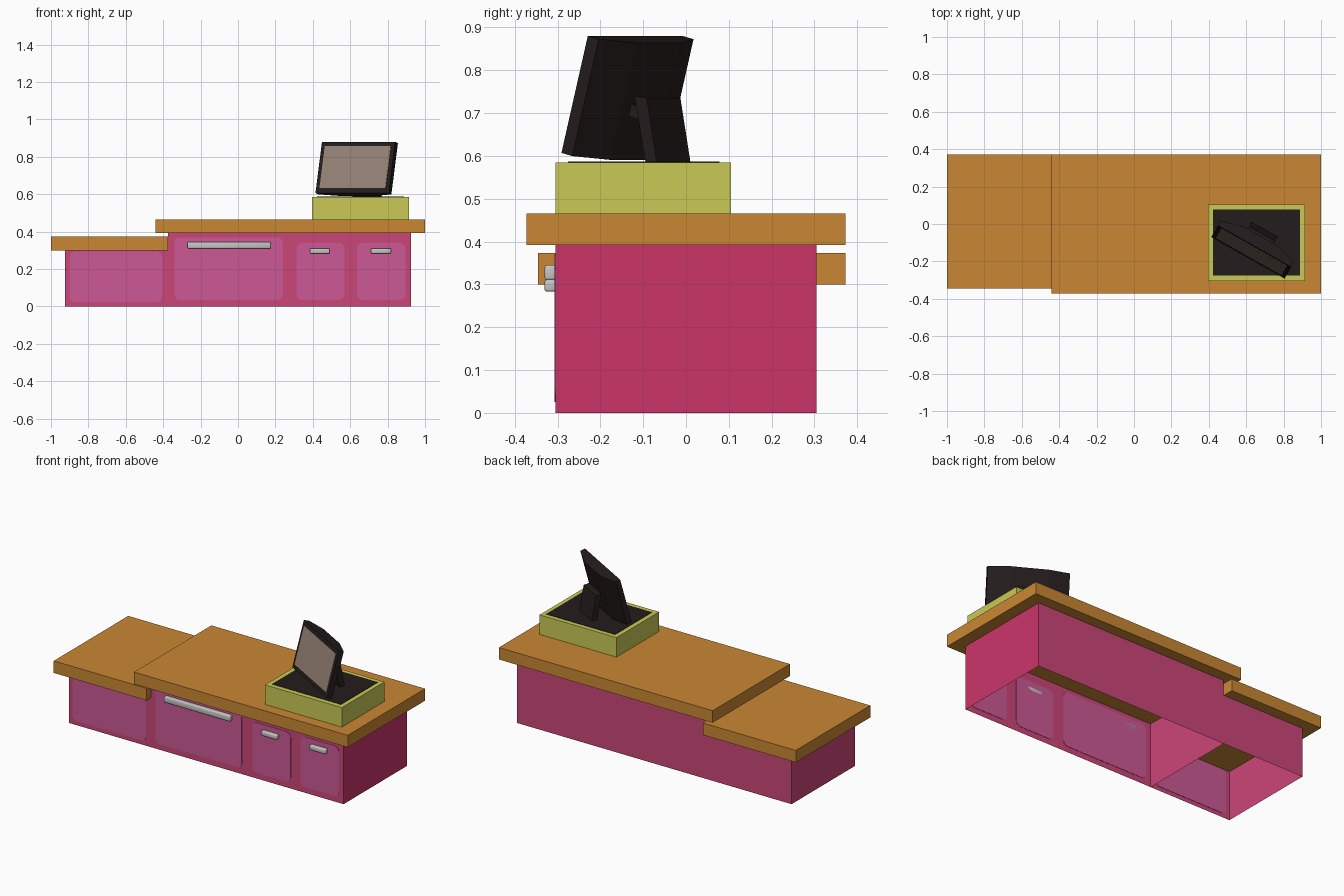
import bpy, bmesh, math
from mathutils import Vector, Matrix

if "Cube" in bpy.data.objects:
    bpy.data.objects.remove(bpy.data.objects["Cube"])


def mat(name, r, g, b):
    lin = lambda c: ((c / 255 + 0.055) / 1.055) ** 2.4 if c > 10 else c / 255 / 12.92
    m = bpy.data.materials.new(name)
    m.diffuse_color = (lin(r), lin(g), lin(b), 1)
    m.use_nodes = True
    m.node_tree.nodes["Principled BSDF"].inputs["Base Color"].default_value = m.diffuse_color
    return m


ORANGE = mat("orange_wood", 202, 135, 52)
PINK = mat("cabinet_pink", 204, 70, 120)
CRIMSON = mat("side_crimson", 203, 53, 105)
PANEL = mat("door_pink", 204, 90, 150)
METAL = mat("handle_grey", 198, 198, 196)
LIME = mat("box_lime", 202, 202, 86)
DARK = mat("dark_plastic", 36, 28, 28)
GLASS = mat("screen_beige", 150, 130, 117)


def finish(name, bm, *mats):
    me = bpy.data.meshes.new(name)
    bm.to_mesh(me)
    bm.free()
    for m in mats:
        me.materials.append(m)
    ob = bpy.data.objects.new(name, me)
    bpy.context.collection.objects.link(ob)
    return ob


def box(name, x, y, z, m):
    bm = bmesh.new()
    bmesh.ops.create_cube(bm, size=1)
    for v in bm.verts:
        v.co = [r[0] + (c + 0.5) * (r[1] - r[0]) for c, r in zip(v.co, (x, y, z))]
    return finish(name, bm, m)


def prism(name, pts, vec, m):
    """Extrude a flat outline along vec."""
    bm = bmesh.new()
    f = bm.faces.new([bm.verts.new(p) for p in pts])
    r = bmesh.ops.extrude_face_region(bm, geom=[f])
    for v in r["geom"]:
        if isinstance(v, bmesh.types.BMVert):
            v.co += Vector(vec)
    bmesh.ops.recalc_face_normals(bm, faces=bm.faces)
    return finish(name, bm, m)


def cabinet(name, x, z, drop_right):
    """Thin walls, open at the top and bottom; outer right wall in crimson."""
    bm = bmesh.new()
    y = 0.305
    ring = [(x[0], -y), (x[1], -y), (x[1], y), (x[0], y)]
    lo = [bm.verts.new((*p, 0)) for p in ring]
    hi = [bm.verts.new((*p, z)) for p in ring]
    for i in range(4):
        if i == 1 and drop_right:
            continue
        j = (i + 1) % 4
        f = bm.faces.new((lo[i], lo[j], hi[j], hi[i]))
        f.material_index = int(i == 1)
    return finish(name, bm, PINK, CRIMSON)


def door(name, x, z, r=0.03):
    """Rounded plate set in the front wall, showing on both sides."""
    pts = []
    for cx, cz, a0 in ((x[1] - r, z[1] - r, 0), (x[0] + r, z[1] - r, 90),
                       (x[0] + r, z[0] + r, 180), (x[1] - r, z[0] + r, 270)):
        for k in range(5):
            a = math.radians(a0 + k * 22.5)
            pts.append((cx + r * math.cos(a), -0.307, cz + r * math.sin(a)))
    return prism(name, pts, (0, 0.004, 0), PANEL)


# cabinets and counter tops
cabinet("low_cabinet", (-0.925, -0.373), 0.302, True)
cabinet("tall_cabinet", (-0.373, 0.925), 0.394, False)
box("low_counter", (-1, -0.374), (-0.345, 0.372), (0.30, 0.373), ORANGE)
box("tall_counter", (-0.44, 1), (-0.372, 0.372), (0.392, 0.465), ORANGE)

# door panels
for i, (x, z) in enumerate((((-0.90, -0.405), (0.025, 0.295)), ((-0.34, 0.24), (0.035, 0.37)),
                            ((0.313, 0.57), (0.035, 0.34)), ((0.635, 0.895), (0.035, 0.34)))):
    door(f"door_panel_{i + 1}", x, z)

# handles
for i, (x, z) in enumerate((((-0.27, 0.175), (0.31, 0.345)), ((0.385, 0.49), (0.283, 0.311)),
                            ((0.71, 0.818), (0.283, 0.311)))):
    ob = box(f"handle_{i + 1}", x, (-0.33, -0.303), z, METAL)
    b = ob.modifiers.new("bevel", "BEVEL")
    b.width, b.segments = 0.005, 2
    for p in ob.data.polygons:
        p.use_smooth = True

# lime box with dark top
box("register_box", (0.395, 0.913), (-0.305, 0.105), (0.466, 0.585), LIME)
box("box_top_plate", (0.423, 0.887), (-0.276, 0.078), (0.582, 0.587), DARK)

# monitor frame of reference: u across, v up the tilted screen, b backwards
yaw, tilt = math.radians(-29.5), math.radians(14.5)
M = (Matrix.Translation((0.61, -0.18, 0.607)) @ Matrix.Rotation(yaw, 4, "Z")
     @ Matrix.Rotation(-tilt, 4, "X"))

# monitor shell with chamfered back
prof = [(-0.225, 0), (0.225, 0), (0.225, 0.03), (0.105, 0.065), (-0.105, 0.065), (-0.225, 0.03)]
prism("monitor_shell", [(u, b, 0) for u, b in prof], (0, 0, 0.282), DARK).matrix_world = M
box("monitor_screen", (-0.203, 0.203), (-0.003, 0.002), (0.026, 0.258), GLASS).matrix_world = M
box("monitor_hinge", (-0.065, 0.065), (0.06, 0.115), (0.105, 0.135), DARK).matrix_world = M

# leaning stand leg, turned with the monitor
leg = prism("monitor_leg", [(-0.08, -0.015, 0), (-0.08, 0.015, 0), (-0.08, -0.012, 0.15),
                            (-0.08, -0.045, 0.155)], (0.16, 0, 0), DARK)
leg.matrix_world = Matrix.Translation((0.69, -0.042, 0.585)) @ Matrix.Rotation(yaw, 4, "Z")
